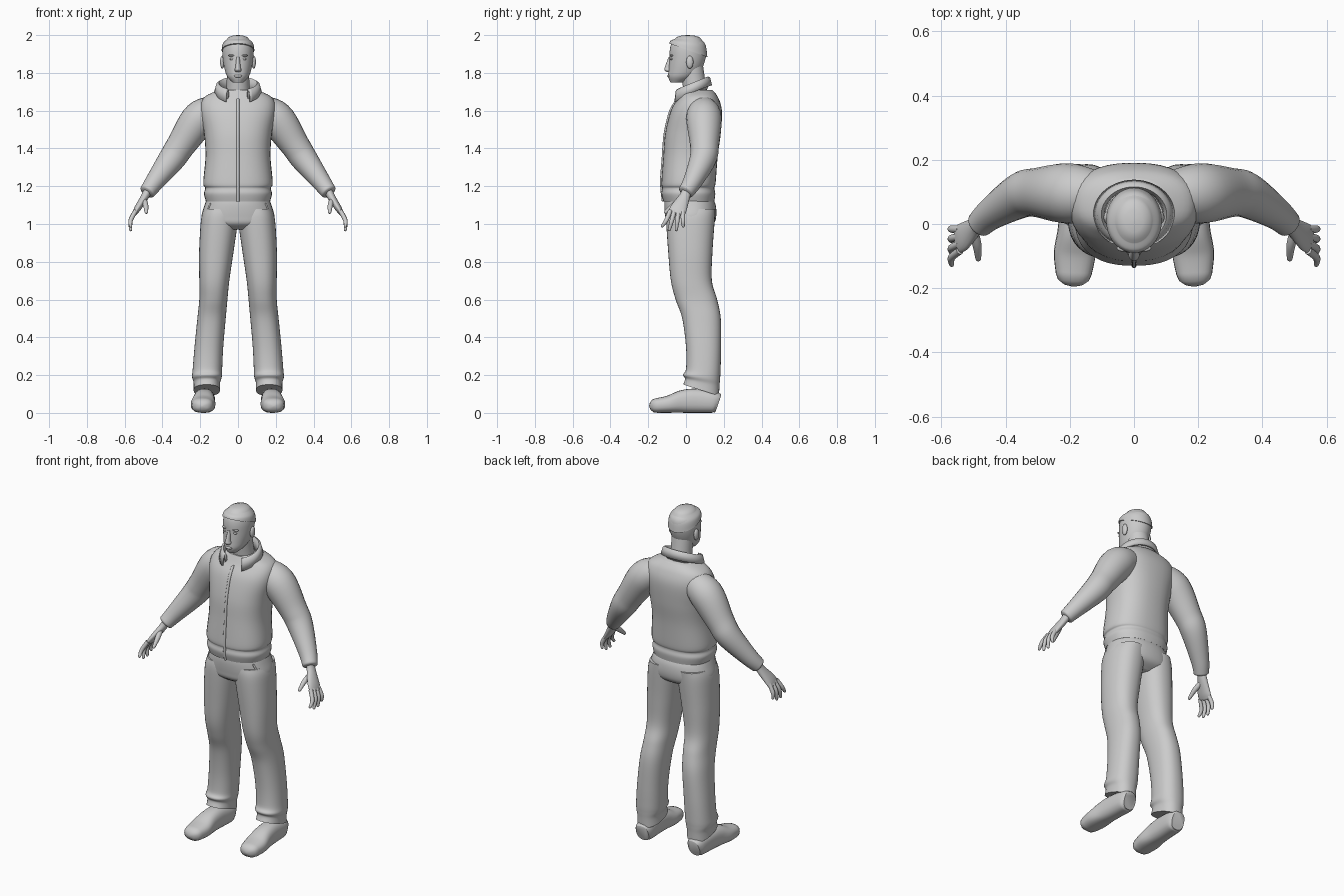
import bpy, bmesh, math
from mathutils import Vector
from mathutils.bvhtree import BVHTree

cube = bpy.data.objects.get("Cube")
if cube:
    bpy.data.objects.remove(cube, do_unlink=True)

SIDEWAYS, BACKWARD = Vector((1, 0, 0)), Vector((0, 1, 0))

# One plain grey for the whole figure
grey = bpy.data.materials.new("plain grey")
grey.use_nodes = True
tone = (.6, .6, .6, 1)
grey.diffuse_color = tone
grey.node_tree.nodes["Principled BSDF"].inputs["Base Color"].default_value = tone


def finish(name, bm, mirror=False):
    """Turn a bmesh into a smooth-shaded object, mirrored to the right if asked."""
    bmesh.ops.recalc_face_normals(bm, faces=bm.faces[:])
    mesh = bpy.data.meshes.new(name)
    bm.to_mesh(mesh)
    bm.free()
    mesh.materials.append(grey)
    obj = bpy.data.objects.new(name, mesh)
    bpy.context.collection.objects.link(obj)
    bpy.ops.object.select_all(action='DESELECT')
    obj.select_set(True)
    bpy.context.view_layer.objects.active = obj
    bpy.ops.object.shade_smooth_by_angle(angle=math.radians(50))
    if mirror:
        modifier = obj.modifiers.new("mirror", 'MIRROR')
        modifier.use_mirror_merge = False
    return obj


def skin(name, loops, mirror=False, dome=0, closed=True):
    """Bridge equal loops of points; a dome rounds off the last loop."""
    if dome:
        middle, previous = (sum(map(Vector, loop), Vector()) / len(loop) for loop in (loops[-1], loops[-2]))
        outward = (middle - previous).normalized() * dome
        rim = [Vector(point) - middle for point in loops[-1]]
        for degrees in (30, 60, 85):
            angle = math.radians(degrees)
            loops.append([middle + p * math.cos(angle) + outward * math.sin(angle) for p in rim])
    bm = bmesh.new()
    rings = [[bm.verts.new(point) for point in loop] for loop in loops]
    count = len(rings[0])
    for lower, upper in zip(rings, rings[1:]):
        for i in range(count if closed else count - 1):
            j = (i + 1) % count
            bm.faces.new((lower[i], lower[j], upper[j], upper[i]))
    if closed:
        bm.faces.new(rings[0])
        bm.faces.new(rings[-1])
    return finish(name, bm, mirror)


def flow(rows, steps=6):
    """Pass a smooth curve through rows of numbers."""
    last = len(rows) - 1
    smooth = []
    for i in range(last):
        near = [rows[max(0, min(last, i + k))] for k in (-1, 0, 1, 2)]
        for step in range(steps):
            t = step / steps
            smooth.append([b + t / 2 * (c - a + t * (2*a - 5*b + 4*c - d + t * (3*(b - c) + d - a)))
                           for a, b, c, d in zip(*near)])
    return smooth + [rows[-1]]


def oval(power, segments):
    """Unit outline, from round to nearly square as the power grows."""
    def bend(value):
        return math.copysign(abs(value) ** (2 / power), value)
    angles = [2 * math.pi * i / segments for i in range(segments)]
    return [(bend(math.cos(a)), bend(math.sin(a))) for a in angles]


def stack(name, rows, power=2.0, mirror=False, dome=0, lean=lambda z: 0):
    """Level sections: height, left and right limit, front and back limit."""
    loops = []
    for z, left, right, front, back in flow(rows):
        loops.append([((left + right + u * (right - left)) / 2, (front + back + v * (back - front)) / 2,
                       z - lean(z) * v) for u, v in oval(power, 36)])
    return skin(name, loops, mirror, dome)


def body(name, rows, **options):
    """Level sections alike on both sides: height, half width, front, back."""
    return stack(name, [(z, -half, half, front, back) for z, half, front, back in rows], **options)


def tube(name, rows, side=BACKWARD, power=2.0, mirror=True, dome=0):
    """Sections square to a path: centre, half width and, if different, half thickness."""
    rows = flow(rows)
    centres = [Vector(row[:3]) for row in rows]
    loops = []
    for i, row in enumerate(rows):
        along = (centres[min(i + 1, len(rows) - 1)] - centres[max(i - 1, 0)]).normalized()
        across = (side - along * side.dot(along)).normalized()
        over = along.cross(across)
        loops.append([centres[i] + across * row[3] * u + over * row[-1] * v for u, v in oval(power, 24)])
    return skin(name, loops, mirror, dome)


def blob(name, centre, size, mirror=False):
    bm = bmesh.new()
    bmesh.ops.create_uvsphere(bm, u_segments=20, v_segments=12, radius=1)
    bmesh.ops.scale(bm, vec=size, verts=bm.verts)
    bmesh.ops.translate(bm, vec=centre, verts=bm.verts)
    return finish(name, bm, mirror)


def seam(name, target, path, radius, mirror):
    """Raised line laid on the front of a part."""
    mesh = target.data
    tree = BVHTree.FromPolygons([v.co for v in mesh.vertices], [p.vertices[:] for p in mesh.polygons])
    hits = [tree.ray_cast(Vector((x, -1, z)), BACKWARD)[0] for x, z in path]
    tube(name, [(*hit, radius) for hit in hits if hit], SIDEWAYS, mirror=mirror)


# Jacket with a gathered hem band and a front zip
jacket = body("jacket", [
    (1.12, .17, -.12, .15), (1.16, .18, -.13, .155), (1.19, .174, -.126, .15), (1.22, .184, -.13, .157),
    (1.36, .172, -.12, .168), (1.48, .18, -.11, .184), (1.6, .2, -.08, .19), (1.67, .18, -.04, .17),
    (1.71, .1, -.02, .14)], power=2.4)
seam("zip_placket", jacket, [(0, 1.12 + .06 * i) for i in range(10)], .008, False)

# Sleeves
tube("sleeve", [
    (.1, .09, 1.61, .07), (.2, .095, 1.56, .094), (.3, .098, 1.42, .077), (.35, .09, 1.345, .071),
    (.44, .035, 1.225, .051), (.48, 0, 1.17, .042)], dome=.01)

# Folded collar, open at the front and lower there
loops = []
for i in range(41):
    angle = math.radians(7.4 * (i - 20))
    front = (1 - math.cos(angle)) / 2
    top = 1.775 - .07 * front
    fall = .042 + .028 * front ** 3
    loops.append([(math.sin(angle) * .11 * grow, .03 + math.cos(angle) * .093 * grow, top - down)
                  for grow, down in ((.84, .06), (.9, .01), (.94, 0), (1, .004), (1.1, fall))])
collar = skin("collar", loops, closed=False)
cloth = collar.modifiers.new("thickness", 'SOLIDIFY')
cloth.thickness, cloth.offset = .012, 0

# Trousers: seat, legs with slanted hems, pocket edges
seat = body("trouser_seat", [
    (1.15, .16, -.11, .135), (1.1, .177, -.115, .157), (1.04, .193, -.11, .16),
    (1, .18, -.1, .145), (.97, .1, -.06, .1)], power=2.3)
stack("trouser_leg", [
    (1.08, 0, .18, -.1, .155), (1.02, 0, .196, -.105, .152), (.85, .024, .206, -.094, .14),
    (.7, .046, .205, -.08, .137), (.6, .056, .205, -.055, .165), (.5, .065, .215, -.02, .184),
    (.35, .078, .23, 0, .186), (.23, .084, .24, 0, .183), (.19, .086, .243, -.015, .18),
    (.16, .095, .235, -.005, .177), (.12, .095, .235, -.015, .175)],
    power=2.3, mirror=True, lean=lambda z: max(0, .06 - z / 4))
seam("pocket_edge", seat, [(.145 + .012 * i, 1.11 - .027 * i) for i in range(4)], .005, True)

# Shoes from heel to toe: position, half width, half height
tube("shoe", [(.18 - y / 20, y, high, wide, high) for y, wide, high in (
    (.17, .04, .05), (.14, .052, .058), (.05, .054, .064), (-.02, .057, .06),
    (-.09, .065, .046), (-.155, .056, .039))], SIDEWAYS, power=2.5, dome=.04)

# Hands: palm, four fanned fingers and thumb
tube("palm", [
    (.475, .005, 1.19, .026, .022), (.49, -.005, 1.15, .028, .021),
    (.53, -.038, 1.085, .044, .018), (.547, -.048, 1.058, .044, .013)], dome=.012)
for i, label in enumerate(("index", "middle", "ring", "little")):
    spread = i - 1.5
    base, tip = .022 * spread - .05, .037 * spread - .07
    tube(label + "_finger", [(.542, base, 1.07, .012), (.568, (base + tip) / 2, 1.02, .0115),
                             (.568, tip, .967 + .01 * spread ** 2, .008)], dome=.008)
tube("thumb", [(.5, -.02, 1.13, .015), (.489, -.065, 1.1, .014), (.485, -.107, 1.063, .009)],
     SIDEWAYS, dome=.01)

# Neck, head and a close hair cap that follows the skull
body("neck", [(1.64, .067, -.005, .125), (1.74, .06, -.018, .105), (1.84, .06, -.03, .09)])
skull = [(1.75, .03, -.083, -.01), (1.78, .057, -.094, .05), (1.82, .071, -.092, .083),
         (1.87, .08, -.088, .102), (1.92, .082, -.086, .108), (1.955, .075, -.077, .1),
         (1.98, .052, -.055, .075)]
body("head", skull, dome=.013)
body("hair", [(z, half + .005, front - .004, back + .005) for z, half, front, back in skull[4:]],
     dome=.02, lean=lambda z: .6 * (1.98 - z))

# Face details
body("nose", [(1.885, .008, -.092, -.07), (1.83, .014, -.112, -.07), (1.815, .018, -.114, -.07),
              (1.805, .013, -.102, -.07)])
blob("lips", (0, -.09, 1.783), (.022, .01, .008))
blob("eye", (.032, -.076, 1.873), (.014, .008, .006), True)
blob("brow", (.033, -.075, 1.892), (.021, .011, .006), True)
blob("ear", (.083, .02, 1.857), (.012, .019, .034), True)
